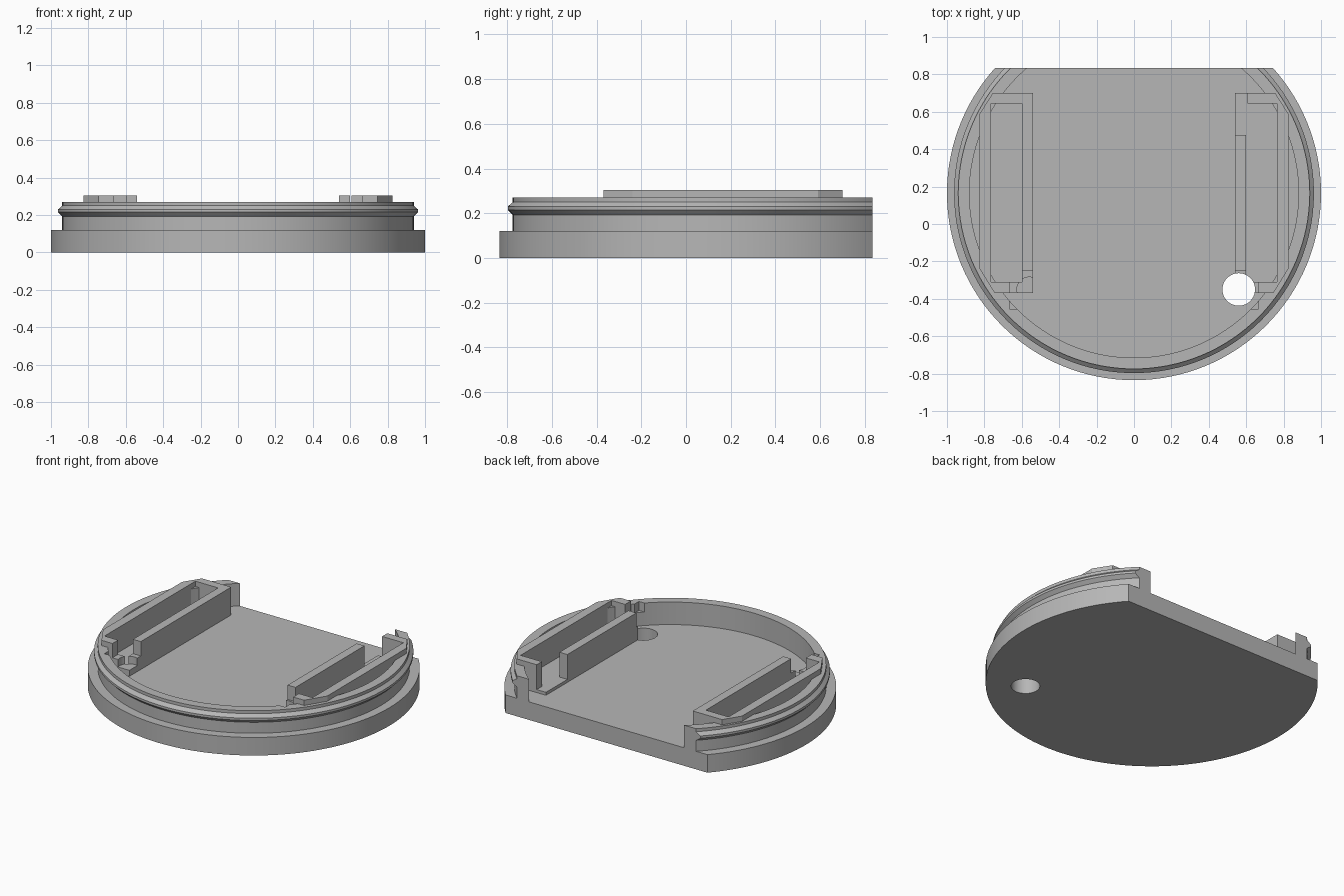
import bpy, bmesh
from math import radians, tau
from mathutils import Matrix, Vector

if "Cube" in bpy.data.objects:
    bpy.data.objects.remove(bpy.data.objects["Cube"], do_unlink=True)

CY = 0.165      # disc centre in y
FLAT = 0.835    # straight rear edge
FLOOR = 0.12
POCKET = 0.14
LOW = 0.21

grey = bpy.data.materials.new("plain_grey")
grey.use_nodes = True
grey.diffuse_color = (0.47, 0.47, 0.47, 1)
grey.node_tree.nodes["Principled BSDF"].inputs["Base Color"].default_value = (0.47, 0.47, 0.47, 1)


def to_object(name, bm):
    bmesh.ops.recalc_face_normals(bm, faces=bm.faces)
    mesh = bpy.data.meshes.new(name)
    bm.to_mesh(mesh)
    bm.free()
    mesh.materials.append(grey)
    obj = bpy.data.objects.new(name, mesh)
    bpy.context.collection.objects.link(obj)
    return obj


def lathe(name, profile, closed, steps=128):
    """Turn an (r, z) profile about the disc axis and trim it at the rear flat."""
    bm = bmesh.new()
    verts = [bm.verts.new((r, CY, z)) for r, z in profile]
    edges = [bm.edges.new(pair) for pair in zip(verts, verts[1:])]
    if closed:
        edges.append(bm.edges.new((verts[-1], verts[0])))
    bmesh.ops.spin(bm, geom=verts + edges, cent=(0, CY, 0), axis=(0, 0, 1),
                   angle=tau, steps=steps, use_merge=True)
    bmesh.ops.remove_doubles(bm, verts=bm.verts, dist=1e-5)
    bmesh.ops.bisect_plane(bm, geom=bm.verts[:] + bm.edges[:] + bm.faces[:],
                           plane_co=(0, FLAT, 0), plane_no=(0, 1, 0), clear_outer=True)
    bmesh.ops.holes_fill(bm, edges=[e for e in bm.edges if e.is_boundary], sides=0)
    return to_object(name, bm)


def prism(name, outline, z0, z1):
    bm = bmesh.new()
    face = bm.faces.new([bm.verts.new((x, y, z0)) for x, y in outline])
    new = bmesh.ops.extrude_face_region(bm, geom=[face])["geom"]
    bmesh.ops.translate(bm, vec=Vector((0, 0, z1 - z0)),
                        verts=[v for v in new if isinstance(v, bmesh.types.BMVert)])
    return to_object(name, bm)


def block(side, x0, x1, y0, y1, z0, z1=0.5):
    x0, x1 = sorted((side * x0, side * x1))
    return prism("cutter", [(x0, y0), (x1, y0), (x1, y1), (x0, y1)], z0, z1)


def drill(x, y, radius, z0, z1=0.5):
    bm = bmesh.new()
    bmesh.ops.create_cone(bm, cap_ends=True, segments=48, radius1=radius, radius2=radius,
                          depth=z1 - z0, matrix=Matrix.Translation((x, y, (z0 + z1) / 2)))
    return to_object("cutter", bm)


def cut(obj, cutter):
    mod = obj.modifiers.new("cut", "BOOLEAN")
    mod.operation = "DIFFERENCE"
    mod.solver = "EXACT"
    mod.object = cutter
    bpy.context.view_layer.objects.active = obj
    bpy.ops.object.modifier_apply(modifier=mod.name)
    bpy.data.objects.remove(cutter, do_unlink=True)


def corner_notch(side):
    return block(side, 0.50, 0.665, -0.455, -0.25, LOW)


def through_hole():
    return drill(0.56, -0.35, 0.087, -0.2)


# Base plate with its through hole
base = lathe("base_plate", [(0, 0), (1, 0), (1, FLOOR), (0, FLOOR)], False)
cut(base, through_hole())

# Raised rim with a snap bead around the outside
rim = lathe("snap_rim", [(0.88, 0.11), (0.94, 0.11), (0.94, 0.193), (0.962, 0.215),
                         (0.962, 0.23), (0.94, 0.25), (0.94, 0.27), (0.88, 0.27)], True)
for side in (-1, 1):
    cut(rim, corner_notch(side))

# Two long trays with chamfered outer corners
outline = [(0.54, -0.37), (0.745, -0.37), (0.825, -0.24),
           (0.825, 0.59), (0.755, 0.70), (0.54, 0.70)]
trays = []
for side, name in ((-1, "right_tray"), (1, "left_tray")):
    tray = prism(name, [(side * x, y) for x, y in outline], 0.11, 0.305)
    cut(tray, block(side, 0.598, 0.765, -0.31, 0.645, POCKET))
    cut(tray, corner_notch(side))
    trays.append(tray)

# Round recess in one tray; rear opening and hole clearance in the other
cut(trays[0], drill(-0.56, -0.35, 0.066, 0.16))
cut(trays[1], block(1, 0.50, 0.608, 0.475, 0.80, POCKET))
cut(trays[1], through_hole())

# Smooth the round surfaces, keep hard edges
bpy.ops.object.select_all(action="DESELECT")
for obj in [base, rim] + trays:
    obj.select_set(True)
bpy.context.view_layer.objects.active = base
bpy.ops.object.shade_smooth_by_angle(angle=radians(25))
